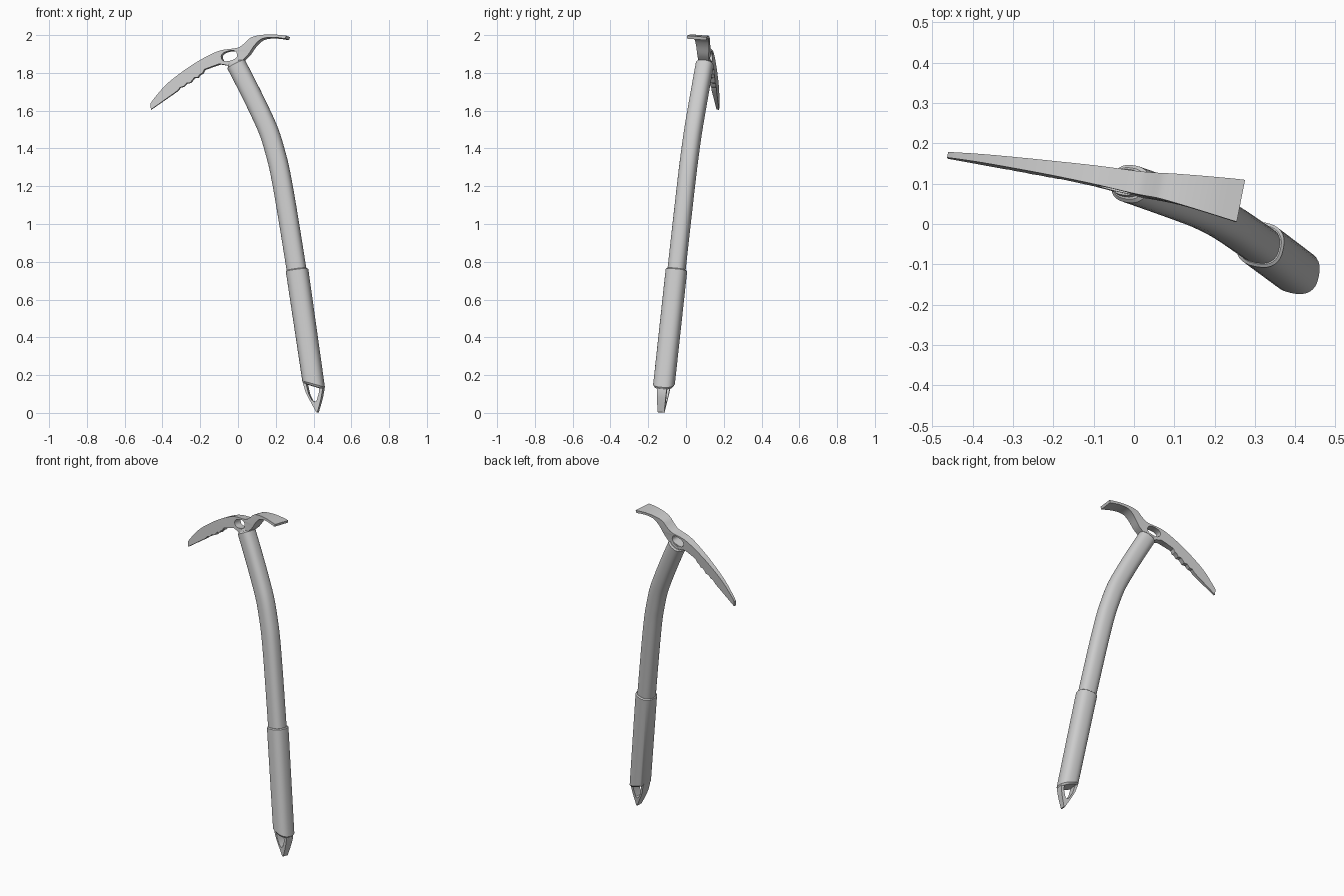
import bpy, bmesh, math
from mathutils import Vector

if "Cube" in bpy.data.objects:
    bpy.data.objects.remove(bpy.data.objects["Cube"])

# The tool lies in one tilted plane; x/z are front-view coordinates, t is across it
NORMAL = Vector((0.196, 1.0, -0.08)).normalized()


def place(x, z, t=0.0):
    return Vector((x, -0.05 - 0.196 * x + 0.08 * z, z)) + t * NORMAL


def lerp_table(table, x):
    for (x0, v0), (x1, v1) in zip(table, table[1:]):
        if x <= x1:
            f = max(0.0, (x - x0) / (x1 - x0))
            return v0 + (v1 - v0) * f
    return table[-1][1]


def catmull(pts, steps):
    p = [Vector(q) for q in pts]
    p = [2 * p[0] - p[1]] + p + [2 * p[-1] - p[-2]]
    out = []
    for i in range(1, len(p) - 2):
        a, b, c, d = p[i - 1:i + 3]
        for s in range(steps):
            t = s / steps
            out.append(0.5 * (2 * b + (c - a) * t + (2 * a - 5 * b + 4 * c - d) * t * t
                              + (3 * b - a - 3 * c + d) * t ** 3))
    return out + [p[-2]]


def finish(name, mesh):
    ob = bpy.data.objects.new(name, mesh)
    bpy.context.collection.objects.link(ob)
    bpy.ops.object.select_all(action='DESELECT')
    ob.select_set(True)
    bpy.context.view_layer.objects.active = ob
    bpy.ops.object.shade_smooth_by_angle(angle=math.radians(32))
    return ob


def loft(name, rings, n=32, power=2.5):
    """rings: (centre x, z, across vector, half depth), joined and capped"""
    bm = bmesh.new()
    loops = []
    for c, across, b in rings:
        loop = []
        for i in range(n):
            a = 2 * math.pi * i / n
            u = math.copysign(abs(math.cos(a)) ** (2 / power), math.cos(a))
            v = math.copysign(abs(math.sin(a)) ** (2 / power), math.sin(a))
            q = c + across * u
            loop.append(bm.verts.new(place(q.x, q.y, b * v)))
        loops.append(loop)
    for l0, l1 in zip(loops, loops[1:]):
        for i in range(n):
            j = (i + 1) % n
            bm.faces.new((l0[i], l0[j], l1[j], l1[i]))
    bm.faces.new(loops[0])
    bm.faces.new(loops[-1])
    bmesh.ops.recalc_face_normals(bm, faces=bm.faces)
    me = bpy.data.meshes.new(name)
    bm.to_mesh(me)
    bm.free()
    return finish(name, me)


def path_rings(path, a, b, bevel=0.008):
    """rings square to the path, with a small bevel at both ends"""
    out = []
    for i, c in enumerate(path):
        d = (path[min(i + 1, len(path) - 1)] - path[max(i - 1, 0)]).normalized()
        side = Vector((-d.y, d.x))
        if i == 0:
            out.append((c, side * (a - bevel), b - bevel))
            out.append((c + d * bevel, side * a, b))
        elif i == len(path) - 1:
            out.append((c - d * bevel, side * a, b))
            out.append((c, side * (a - bevel), b - bevel))
        else:
            out.append((c, side * a, b))
    return out


def plate(name, outlines, widths, axis):
    """filled outline with holes, given a varying half thickness along x or z"""
    cu = bpy.data.curves.new(name + "_outline", 'CURVE')
    cu.dimensions = '2D'
    cu.fill_mode = 'BOTH'
    cu.extrude = 1.0
    for pts in outlines:
        sp = cu.splines.new('POLY')
        sp.points.add(len(pts) - 1)
        for p, q in zip(sp.points, pts):
            p.co = (q[0], q[1], 0, 1)
        sp.use_cyclic_u = True
    tmp = bpy.data.objects.new(name + "_outline", cu)
    bpy.context.collection.objects.link(tmp)
    dg = bpy.context.evaluated_depsgraph_get()
    me = bpy.data.meshes.new_from_object(tmp.evaluated_get(dg))
    bpy.data.objects.remove(tmp)
    for v in me.vertices:
        x, z, t = v.co
        v.co = place(x, z, t * lerp_table(widths, (x, z)[axis]))
    bm = bmesh.new()
    bm.from_mesh(me)
    bmesh.ops.remove_doubles(bm, verts=bm.verts, dist=1e-5)
    bmesh.ops.recalc_face_normals(bm, faces=bm.faces)
    bm.to_mesh(me)
    bm.free()
    return finish(name, me)


# Bent shaft
shaft_path = catmull([(-0.013, 1.852), (0.05, 1.73), (0.114, 1.6), (0.165, 1.485), (0.2, 1.37),
                      (0.224, 1.27), (0.258, 1.08), (0.308, 0.77), (0.325, 0.66)], 5)
loft("shaft", path_rings(shaft_path, 0.051, 0.047))

# Grip sleeve with slanted lower end
d = Vector((0.09, -0.62)).normalized()
side = Vector((-d.y, d.x))
top, low = Vector((0.312, 0.76)), Vector((0.402, 0.14))
loft("grip", [(top, side * 0.052, 0.049), (top + d * 0.005, side * 0.058, 0.056),
              (low - d * 0.012, Vector((0.058, -0.016)), 0.056),
              (low, Vector((0.05, -0.015)), 0.048)])

# Collar where the head enters the shaft
up = Vector((-0.45, 0.89)).normalized()
neck = Vector((-0.013, 1.845))
across = Vector((up.y, -up.x))
loft("head_collar", [(neck, across * 0.042, 0.036), (neck + up * 0.02, across * 0.038, 0.032)])

# Head: toothed pick, eye and flared adze
upper = catmull([(-0.462, 1.637), (-0.44, 1.668), (-0.37, 1.745), (-0.254, 1.832), (-0.148, 1.893),
                 (-0.08, 1.919), (0.0, 1.93), (0.037, 1.952), (0.07, 1.982), (0.116, 1.996),
                 (0.19, 2.0), (0.265, 1.993)], 4)
under = catmull([(0.26, 1.977), (0.196, 1.985), (0.135, 1.978), (0.095, 1.945), (0.06, 1.895),
                 (0.026, 1.862)], 4)
teeth = [(-0.045, 1.832), (-0.06, 1.84), (-0.095, 1.846), (-0.135, 1.832), (-0.175, 1.817),
         (-0.185, 1.798), (-0.2, 1.79), (-0.21, 1.775), (-0.228, 1.774), (-0.24, 1.76),
         (-0.25, 1.747), (-0.27, 1.745), (-0.285, 1.728), (-0.305, 1.722), (-0.318, 1.705),
         (-0.46, 1.605)]
ca, sa = math.cos(0.25), math.sin(0.25)
eye = []
for i in range(24):
    a = 2 * math.pi * i / 24
    u = 0.043 * math.copysign(abs(math.cos(a)) ** 0.8, math.cos(a))
    v = 0.026 * math.copysign(abs(math.sin(a)) ** 0.8, math.sin(a))
    eye.append((-0.042 + u * ca - v * sa, 1.888 + u * sa + v * ca))
plate("head", [[tuple(p) for p in upper + under] + teeth, eye],
      [(-0.46, 0.007), (-0.2, 0.018), (0.0, 0.028), (0.06, 0.031), (0.26, 0.053)], 0)

# Bottom spike with triangular opening
spike = [(0.345, 0.17), (0.352, 0.145), (0.362, 0.11), (0.376, 0.08), (0.4, 0.035), (0.418, 0.002),
         (0.424, 0.004), (0.436, 0.045), (0.445, 0.08), (0.453, 0.125), (0.44, 0.17)]
opening = [(0.366, 0.15), (0.434, 0.135), (0.433, 0.105), (0.42, 0.062), (0.41, 0.056),
           (0.394, 0.068), (0.378, 0.1)]
plate("spike", [spike, opening], [(0.0, 0.018), (0.15, 0.028)], 1)
